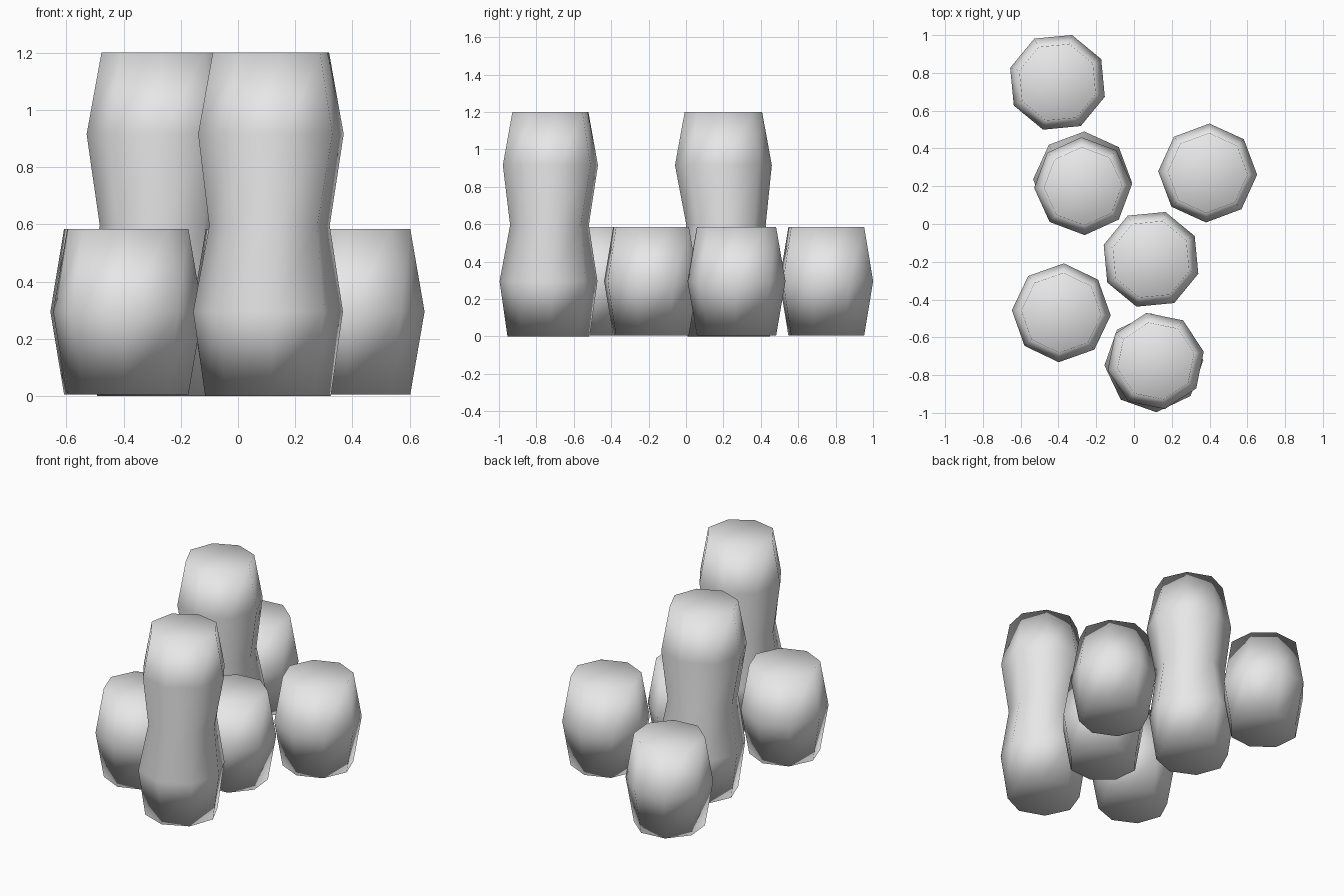
import bpy
import bmesh
from math import cos, sin, radians

cube = bpy.data.objects.get("Cube")
if cube:
    bpy.data.objects.remove(cube, do_unlink=True)

SIDES = 8
RIM, BELLY = 0.212, 0.262

grey = bpy.data.materials.new("light_grey")
grey.use_nodes = True
grey.diffuse_color = (0.8, 0.8, 0.8, 1)
grey.node_tree.nodes["Principled BSDF"].inputs["Base Color"].default_value = (0.8, 0.8, 0.8, 1)


def loft(name, rings):
    """Capped octagonal body from rings of (x, y, z, radius, turn)."""
    bm = bmesh.new()
    loops = []
    for x, y, z, r, turn in rings:
        angles = [radians(turn + i * 360 / SIDES) for i in range(SIDES)]
        loops.append([bm.verts.new((x + r * cos(a), y + r * sin(a), z)) for a in angles])
    for low, high in zip(loops, loops[1:]):
        for i in range(SIDES):
            j = (i + 1) % SIDES
            bm.faces.new((low[i], low[j], high[j], high[i]))
    bm.faces.new(loops[0][::-1])
    bm.faces.new(loops[-1])
    for face in bm.faces:
        face.smooth = True
    mesh = bpy.data.meshes.new(name)
    bm.to_mesh(mesh)
    bm.free()
    mesh.materials.append(grey)
    obj = bpy.data.objects.new(name, mesh)
    bpy.context.collection.objects.link(obj)
    # Large caps dominate the soft shading at the rims
    soft = obj.modifiers.new("soft_rims", 'WEIGHTED_NORMAL')
    soft.mode = 'FACE_AREA_WITH_ANGLE'
    return obj


def barrel(name, x, y, turn):
    loft(name, [(x, y, 0.005, RIM, turn),
                (x, y, 0.295, BELLY, turn),
                (x, y, 0.584, RIM, turn)])


def stack(name, lower, upper):
    """Two barrels on top of each other, the upper one slightly shifted."""
    middle = [(a + b) / 2 for a, b in zip(lower, upper)]
    levels = [(lower, 0, RIM + 0.008), (lower, 0.295, BELLY),
              (middle, 0.595, RIM), (upper, 0.915, BELLY - 0.003), (upper, 1.2, RIM - 0.005)]
    loft(name, [(c[0], c[1], z, r, c[2]) for c, z, r in levels])


# Single barrels
barrel("back_barrel", -0.405, 0.75, 28)
barrel("left_barrel", 0.39, 0.27, -2)
barrel("middle_barrel", 0.09, -0.187, 28)
barrel("right_barrel", -0.385, -0.47, -3)

# Double-height stacks
stack("front_barrel_stack", (0.105, -0.735, 3), (0.115, -0.725, 11))
stack("rear_barrel_stack", (-0.272, 0.228, -2), (-0.27, 0.2, 2))
